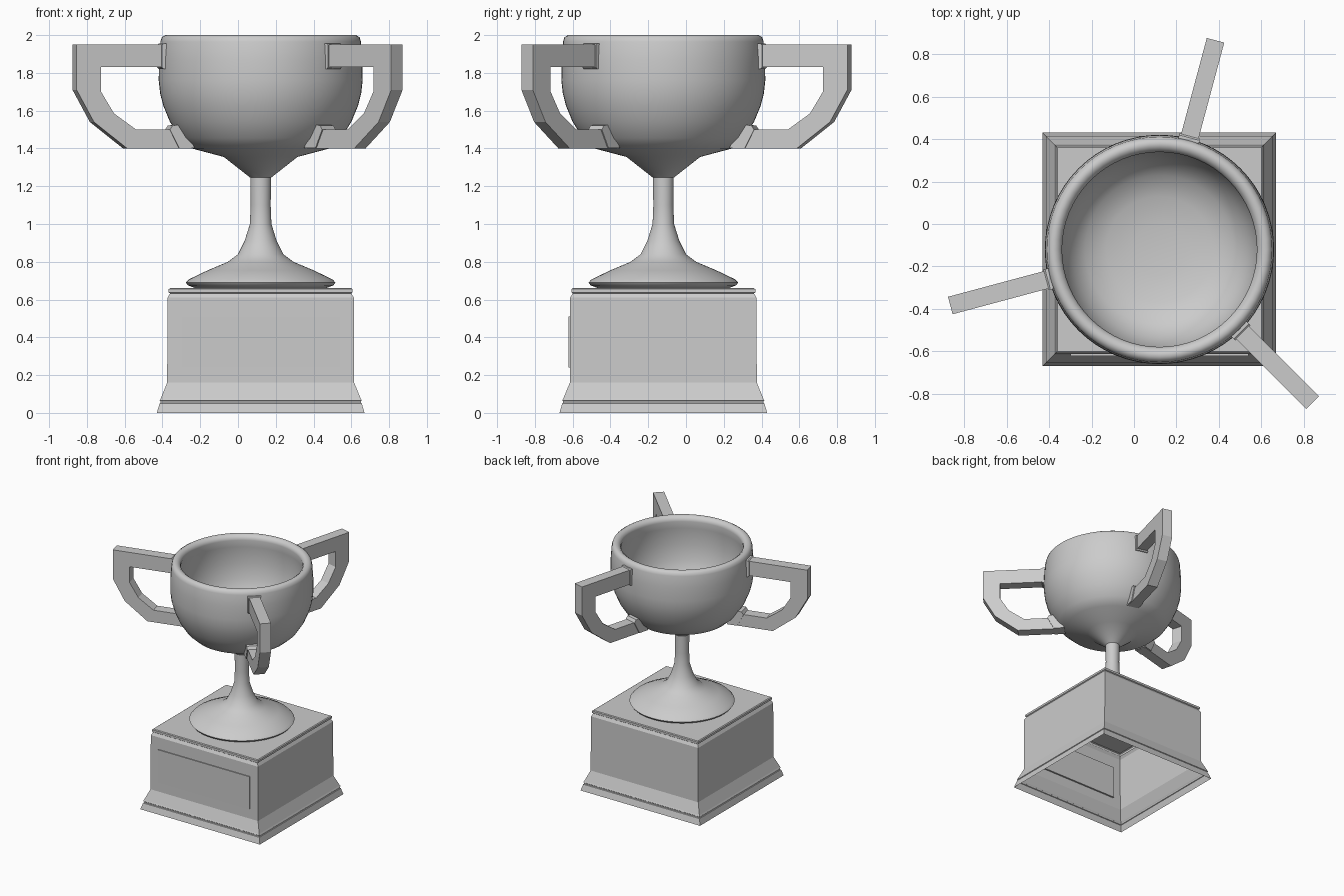
import bpy
import math
from mathutils import Matrix, Vector

cube = bpy.data.objects.get("Cube")
if cube:
    bpy.data.objects.remove(cube, do_unlink=True)

AXIS = Vector((0.12, -0.12, 0))


def make_object(name, verts, faces, smooth_angle=None):
    mesh = bpy.data.meshes.new(name)
    mesh.from_pydata(verts, [], faces)
    mesh.update()
    obj = bpy.data.objects.new(name, mesh)
    bpy.context.collection.objects.link(obj)
    obj.location = AXIS
    if smooth_angle:
        bpy.ops.object.select_all(action="DESELECT")
        obj.select_set(True)
        bpy.context.view_layer.objects.active = obj
        bpy.ops.object.shade_smooth_by_angle(angle=math.radians(smooth_angle))
    return obj


def lathe(name, profile, sides, turn=0.0, scale=1.0, smooth_angle=None):
    """Revolve (radius, height) points; a zero radius becomes a single pole."""
    verts, faces, rings = [], [], []
    for r, z in profile:
        count = sides if r > 0 else 1
        start = len(verts)
        for i in range(count):
            a = turn + math.tau * i / sides
            verts.append((r * scale * math.cos(a), r * scale * math.sin(a), z))
        rings.append([start + i % count for i in range(sides)])
    for low, high in zip(rings, rings[1:]):
        for i in range(sides):
            j = (i + 1) % sides
            loop = [low[i], low[j], high[j], high[i]]
            faces.append(list(dict.fromkeys(loop)))
    return make_object(name, verts, faces, smooth_angle)


def strip(name, outer, inner, width, angle):
    """Solid bar swept between two matching (radius, height) outlines."""
    verts, faces = [], []
    for (ro, zo), (ri, zi) in zip(outer, inner):
        for r, z, side in ((ro, zo, -1), (ro, zo, 1), (ri, zi, 1), (ri, zi, -1)):
            verts.append((r, side * width / 2, z))
    for k in range(0, len(verts) - 4, 4):
        for i in range(4):
            j = (i + 1) % 4
            faces.append((k + j, k + i, k + 4 + i, k + 4 + j))
    n = len(verts)
    faces += [(0, 1, 2, 3), (n - 1, n - 2, n - 3, n - 4)]
    turn = Matrix.Rotation(math.radians(angle), 4, "Z")
    return make_object(name, [turn @ Vector(v) for v in verts], faces)


# Square plinth: a hollow moulded shell, open underneath
lathe("plinth", [
    (0.55, 0), (0.535, 0.05), (0.53, 0.053), (0.53, 0.062), (0.535, 0.066),
    (0.53, 0.075), (0.495, 0.16), (0.493, 0.61), (0.48, 0.633), (0.487, 0.638),
    (0.487, 0.655), (0.48, 0.66), (0, 0.66)],
    4, turn=math.pi / 4, scale=math.sqrt(2))

# Thin plaque on the front of the plinth
bpy.ops.mesh.primitive_cube_add(size=1, location=AXIS + Vector((0, -0.491, 0.375)))
plaque = bpy.context.object
plaque.name = "plaque"
plaque.scale = (0.84, 0.02, 0.27)

# Flared foot and slim stem
lathe("foot_and_stem", [
    (0, 0.662), (0.35, 0.662), (0.385, 0.675), (0.396, 0.69), (0.38, 0.707),
    (0.28, 0.755), (0.173, 0.8), (0.12, 0.84), (0.085, 0.91), (0.057, 1.0),
    (0.053, 1.1), (0.055, 1.25)],
    64, smooth_angle=60)

# Bowl: outside, rounded rim and inside
lathe("bowl", [
    (0.055, 1.245), (0.195, 1.355), (0.365, 1.4), (0.425, 1.455), (0.48, 1.54),
    (0.515, 1.625), (0.532, 1.69), (0.54, 1.76), (0.538, 1.87), (0.531, 1.965),
    (0.524, 1.988), (0.505, 2.0), (0.485, 1.998), (0.465, 1.982), (0.459, 1.96),
    (0.47, 1.9), (0.475, 1.76), (0.455, 1.64), (0.415, 1.54), (0.35, 1.47),
    (0.25, 1.43), (0.12, 1.415), (0, 1.41)],
    64, smooth_angle=60)

# Three angular handles with collars where they meet the bowl
handle_outer = [(0.5, 1.95), (1.02, 1.95), (1.02, 1.71), (0.925, 1.54),
                (0.743, 1.4), (0.39, 1.4)]
handle_inner = [(0.5, 1.83), (0.886, 1.83), (0.886, 1.7), (0.815, 1.585),
                (0.694, 1.5), (0.44, 1.5)]
for label, angle in (("back", 75), ("right", 195), ("front_left", 315)):
    strip(label + "_handle", handle_outer, handle_inner, 0.085, angle)
    strip(label + "_upper_collar", [(0.5, 1.955), (0.545, 1.955), (0.555, 1.948)],
          [(0.5, 1.82), (0.545, 1.82), (0.555, 1.83)], 0.1, angle)
    strip(label + "_lower_collar", [(0.51, 1.5), (0.495, 1.522), (0.44, 1.525)],
          [(0.46, 1.402), (0.43, 1.402), (0.375, 1.402)], 0.1, angle)
